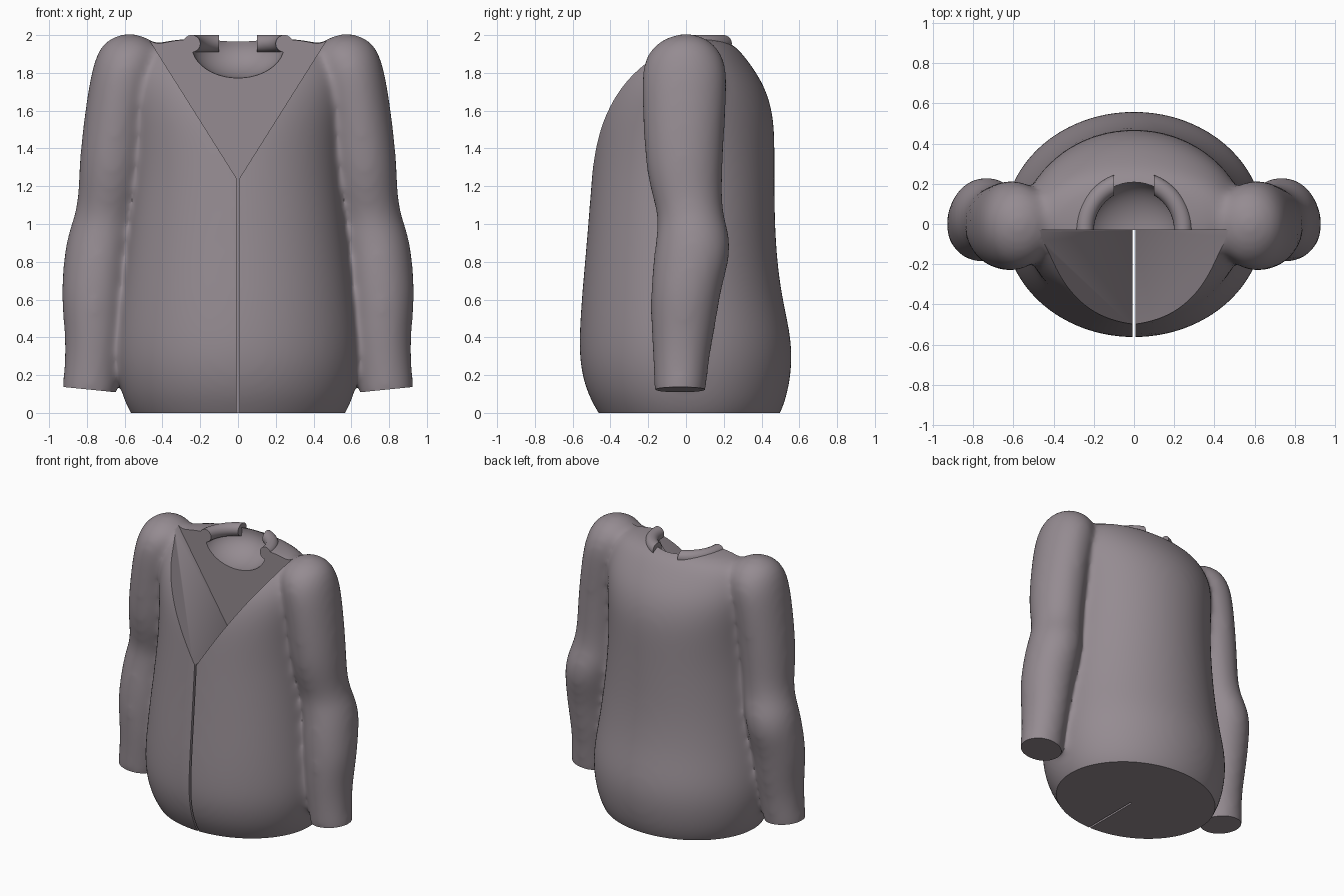
import bpy, bmesh, math
from mathutils import Vector, Matrix

if "Cube" in bpy.data.objects:
    bpy.data.objects.remove(bpy.data.objects["Cube"], do_unlink=True)

cloth = bpy.data.materials.new("mauve grey cloth")
cloth.use_nodes = True
cloth.diffuse_color = (0.30, 0.26, 0.285, 1)
shader = next(n for n in cloth.node_tree.nodes if n.type == 'BSDF_PRINCIPLED')
shader.inputs["Base Color"].default_value = cloth.diffuse_color


def add_object(name, bm):
    """Turn a bmesh into a linked object with the cloth material."""
    bmesh.ops.recalc_face_normals(bm, faces=bm.faces)
    mesh = bpy.data.meshes.new(name)
    bm.to_mesh(mesh)
    bm.free()
    mesh.materials.append(cloth)
    obj = bpy.data.objects.new(name, mesh)
    bpy.context.scene.collection.objects.link(obj)
    return obj


def activate(obj):
    bpy.ops.object.select_all(action='DESELECT')
    obj.select_set(True)
    bpy.context.view_layer.objects.active = obj


def skin(bm, loops):
    """Bridge closed vertex loops in order and cap both ends."""
    count = len(loops[0])
    for low, high in zip(loops, loops[1:]):
        for i in range(count):
            j = (i + 1) % count
            bm.faces.new((low[i], low[j], high[j], high[i]))
    bm.faces.new(loops[0])
    bm.faces.new(loops[-1])


def loft(bm, rings, side=1, segments=32):
    """Skin ellipses given as (z, inner x, outer x, front y, back y)."""
    loops = []
    for z, x0, x1, y0, y1 in rings:
        loop = []
        for i in range(segments):
            a = math.tau * i / segments
            x = (x0 + x1) / 2 + (x1 - x0) / 2 * math.cos(a)
            y = (y0 + y1) / 2 + (y1 - y0) / 2 * math.sin(a)
            loop.append(bm.verts.new((side * x, y, z)))
        loops.append(loop)
    skin(bm, loops)


def prism(name, outline, y0, y1):
    """Extrude an (x, z) outline along y."""
    bm = bmesh.new()
    face = bm.faces.new([bm.verts.new((x, y0, z)) for x, z in outline])
    moved = bmesh.ops.extrude_face_region(bm, geom=[face])["geom"]
    verts = [v for v in moved if isinstance(v, bmesh.types.BMVert)]
    bmesh.ops.translate(bm, verts=verts, vec=(0, y1 - y0, 0))
    return add_object(name, bm)


# Torso sections: height, half width, front, back
torso = [
    (-.12, .49, -.39, .43), (0, .57, -.46, .50), (.1, .615, -.52, .535),
    (.25, .645, -.56, .56), (.4, .645, -.563, .555), (.6, .62, -.55, .508),
    (.8, .595, -.532, .48), (1.0, .57, -.515, .468), (1.25, .545, -.495, .465),
    (1.45, .545, -.48, .467), (1.58, .555, -.46, .458),
    (1.7, .565, -.42, .425), (1.8, .56, -.36, .37), (1.9, .52, -.26, .295),
    (1.95, .45, -.2, .245), (1.975, .32, -.12, .18), (1.98, .1, -.04, .06)]

# Sleeve sections: height, inner x, outer x, front, back
sleeve = [
    (.03, .65, .93, -.16, .09), (.14, .645, .925, -.163, .103),
    (.3, .625, .91, -.17, .12), (.45, .61, .915, -.181, .15),
    (.6, .595, .93, -.183, .172), (.72, .58, .925, -.177, .2),
    (.84, .57, .915, -.165, .232), (.95, .55, .895, -.15, .225),
    (1.04, .54, .86, -.143, .195), (1.15, .52, .84, -.175, .185),
    (1.3, .5, .837, -.21, .19), (1.5, .48, .818, -.221, .2),
    (1.7, .45, .79, -.23, .212), (1.83, .42, .765, -.228, .213),
    (1.92, .41, .735, -.19, .175), (1.97, .46, .69, -.125, .12),
    (2.003, .53, .62, -.05, .05)]

bm = bmesh.new()
loft(bm, [(z, -w, w, f, b) for z, w, f, b in torso])
for side in (1, -1):
    loft(bm, sleeve, side)
jacket = add_object("jacket_body", bm)

# Blend sleeves and torso into one skin, then regain the smoothed-off volume
sub = jacket.modifiers.new("round", 'SUBSURF')
sub.levels = sub.render_levels = 2
remesh = jacket.modifiers.new("weld", 'REMESH')
remesh.mode = 'VOXEL'
remesh.voxel_size = 0.018
soft = jacket.modifiers.new("soften", 'SMOOTH')
soft.factor = 0.5
soft.iterations = 30
regain = jacket.modifiers.new("regain", 'DISPLACE')
regain.mid_level = 0
regain.strength = 0.006

# Cutters: flat hem, cuffs, V opening, front slit and neck bowl
cutters = [
    prism("hem_cutter", [(-2, -1), (2, -1), (2, 0), (-2, 0)], -2, 2),
    prism("neckline_cutter", [(0, 1.23), (.63, 2.23), (-.63, 2.23)], -2, -.03),
    prism("slit_cutter", [(-.007, -.5), (.007, -.5), (.007, 1.3), (-.007, 1.3)], -2, -.031)]
for side in (1, -1):
    outline = [(side * x, z) for x, z in
               ((.635, -.02), (1.1, -.02), (1.1, .155), (.635, .108))]
    cutters.append(prism("cuff_cutter", outline, -1, 1))
bm = bmesh.new()
shape = Matrix.Translation((0, -.035, 1.945)) @ Matrix.Diagonal((.245, .245, .172, 1))
bmesh.ops.create_uvsphere(bm, u_segments=48, v_segments=24, radius=1, matrix=shape)
cutters.append(add_object("neck_cutter", bm))

for cutter in cutters:
    cut = jacket.modifiers.new("cut", 'BOOLEAN')
    cut.operation = 'DIFFERENCE'
    cut.solver = 'EXACT'
    cut.object = cutter
    cutter.hide_render = True

activate(jacket)
for mod in list(jacket.modifiers):
    bpy.ops.object.modifier_apply(modifier=mod.name)
for cutter in cutters:
    bpy.data.objects.remove(cutter, do_unlink=True)
activate(jacket)
bpy.ops.object.shade_smooth_by_angle(angle=math.radians(40))

# Rolled collar, one arc per side, trimmed straight at the back gap
for side, name in ((1, "collar_left"), (-1, "collar_right")):
    bm = bmesh.new()
    steps, sides = 24, 20
    loops = []
    for i in range(steps + 1):
        a = math.radians(85) * i / steps
        out = Vector((side * math.cos(a), math.sin(a), 0))
        centre = Vector((0, -.03, 1.955)) + out * .245
        loops.append([bm.verts.new(centre + .046 * (
            out * math.cos(t) + Vector((0, 0, math.sin(t)))))
            for t in (math.tau * k / sides for k in range(sides))])
    skin(bm, loops)
    geom = bm.verts[:] + bm.edges[:] + bm.faces[:]
    bmesh.ops.bisect_plane(bm, geom=geom, plane_co=(side * .1, 0, 0),
                           plane_no=(side, 0, 0), clear_inner=True)
    bmesh.ops.holes_fill(bm, edges=[e for e in bm.edges if e.is_boundary])
    collar = add_object(name, bm)
    activate(collar)
    bpy.ops.object.shade_smooth_by_angle(angle=math.radians(40))
